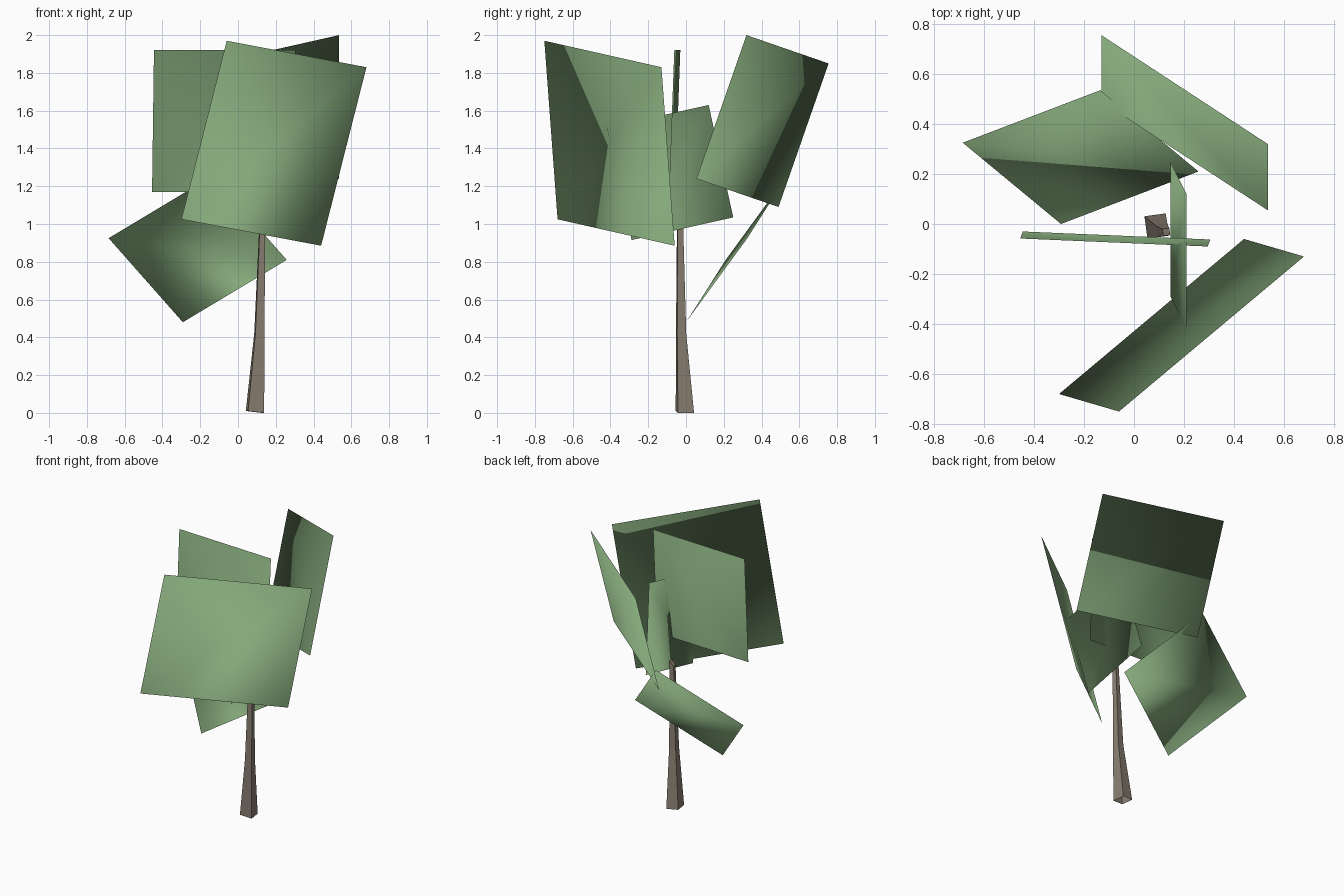
import bpy
import bmesh
from mathutils import Matrix, Vector

cube = bpy.data.objects.get("Cube")
if cube:
    bpy.data.objects.remove(cube, do_unlink=True)


def material(name, rgb):
    mat = bpy.data.materials.new(name)
    mat.use_nodes = True
    colour = (*rgb, 1.0)
    mat.diffuse_color = colour
    bsdf = next(n for n in mat.node_tree.nodes if n.type == "BSDF_PRINCIPLED")
    bsdf.inputs["Base Color"].default_value = colour
    bsdf.inputs["Roughness"].default_value = 0.9
    return mat


def add_object(name, mesh, mat):
    mesh.materials.append(mat)
    obj = bpy.data.objects.new(name, mesh)
    bpy.context.collection.objects.link(obj)
    return obj


leaf_green = material("leaf green", (0.23, 0.39, 0.195))
bark_brown = material("bark brown", (0.25, 0.21, 0.165))

# Foliage shading radiates from this point, for a soft rounded crown
CROWN = Vector((0.08, 0.0, 0.8))


def leaf_card(name, corner, along, down):
    """Flat card from one corner and its two edge vectors."""
    corner, along, down = Vector(corner), Vector(along), Vector(down)
    points = [corner, corner + along, corner + along + down, corner + down]
    middle = corner + (along + down) / 2
    if along.cross(down).dot(middle - CROWN) < 0:
        points.reverse()
    mesh = bpy.data.meshes.new(name)
    mesh.from_pydata(points, [], [range(4)])
    mesh.polygons[0].use_smooth = True
    mesh.update()
    mesh.normals_split_custom_set_from_vertices(
        [(p - CROWN).normalized() for p in points])
    return add_object(name, mesh, leaf_green)


# Leaf cards
leaf_card("front_leaf_card", (-0.06, -0.75, 1.97), (0.74, 0.62, -0.14), (-0.24, 0.07, -0.945))
leaf_card("back_leaf_card", (0.535, 0.32, 2.0), (-0.665, 0.435, -0.15), (0, -0.265, -0.76))
leaf_card("low_leaf_card", (-0.685, 0.325, 0.925), (0.55, 0.21, 0.33), (0.393, -0.325, -0.445))
leaf_card("middle_leaf_card", (-0.445, -0.03, 1.92), (0.75, -0.032, 0), (-0.01, -0.028, -0.75))
leaf_card("left_leaf_card", (0.21, 0.12, 1.63), (0, -0.538, -0.12), (-0.065, 0.13, -0.595))

# Trunk: tapered four-sided rings, open at the base and leaning slightly
bm = bmesh.new()
rings = []
for centre, half in (((0.09, -0.006, 0.005), 0.043),
                     ((0.113, -0.026, 0.42), 0.024),
                     ((0.129, -0.032, 1.02), 0.014)):
    turn = Matrix.Rotation(0.14, 3, "Z")
    rings.append([bm.verts.new(Vector(centre) + turn @ Vector((sx * half, sy * half, 0)))
                  for sx, sy in ((-1, -1), (1, -1), (1, 1), (-1, 1))])
for lower, upper in zip(rings, rings[1:]):
    for i in range(4):
        j = (i + 1) % 4
        bm.faces.new((lower[i], lower[j], upper[j], upper[i]))
bm.faces.new(rings[-1])
for vert in rings[0]:
    vert.co.z = 0.0 if vert.co.x > 0.09 else 0.01
for vert in rings[-1]:
    vert.co.z += (vert.co.x - 0.129) * 1.2
trunk_mesh = bpy.data.meshes.new("trunk")
bm.to_mesh(trunk_mesh)
bm.free()
add_object("trunk", trunk_mesh, bark_brown)
